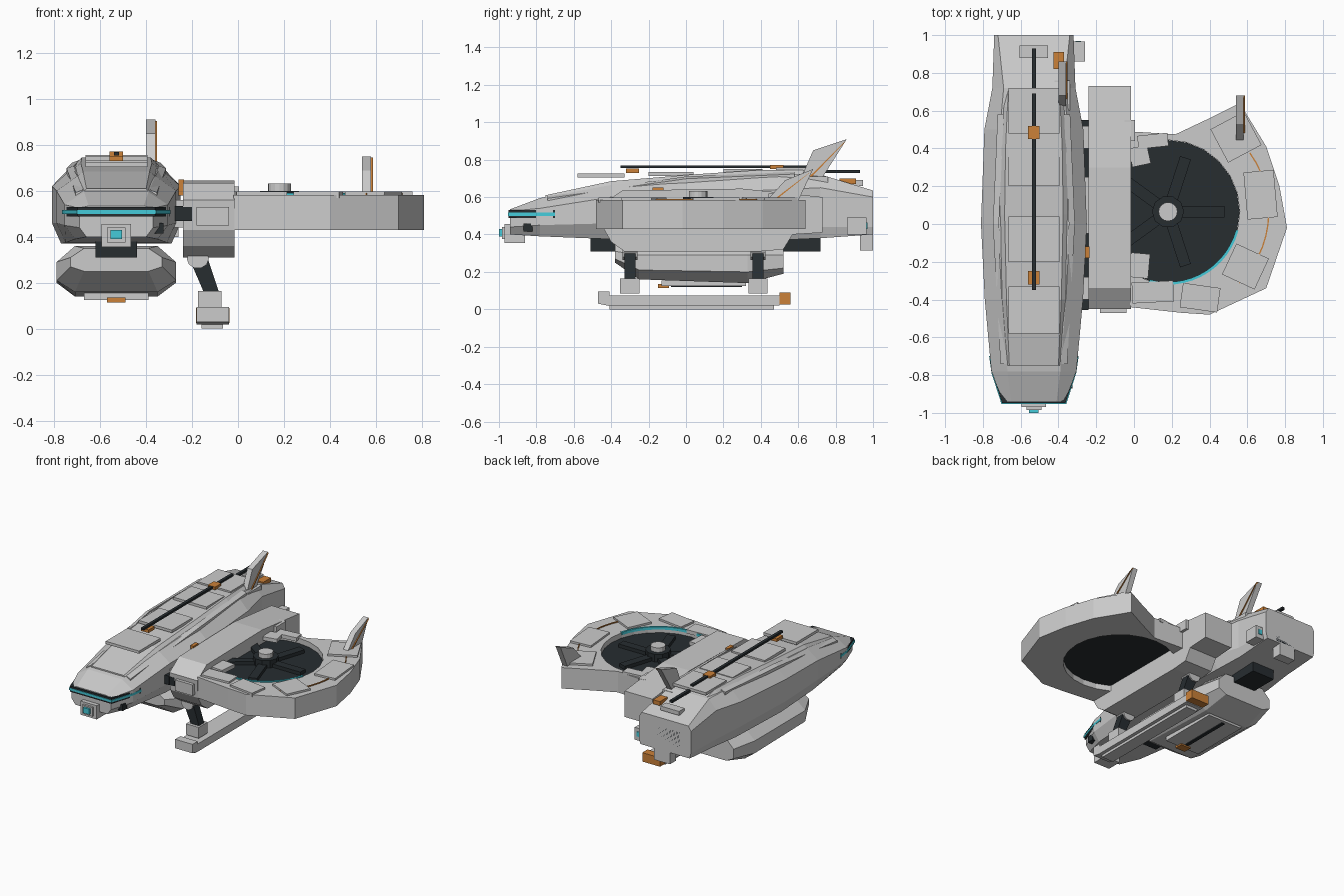
import bpy, bmesh
from math import sin, cos, radians
from mathutils import Matrix, Vector

if "Cube" in bpy.data.objects:
    bpy.data.objects.remove(bpy.data.objects["Cube"])

CX = -0.53            # fuselage centre line
FX, FY = 0.18, 0.065  # fan centre


def material(name, col):
    m = bpy.data.materials.new(name)
    m.diffuse_color = (*col, 1)
    m.use_nodes = True
    m.node_tree.nodes["Principled BSDF"].inputs["Base Color"].default_value = m.diffuse_color
    return m


DARK = material("dark", (0.02, 0.026, 0.03))
ORANGE = material("orange", (0.6, 0.22, 0.04))
CYAN = material("cyan", (0.06, 0.6, 0.7))


def finish(name, bm, mat=None):
    bmesh.ops.recalc_face_normals(bm, faces=bm.faces[:])
    me = bpy.data.meshes.new(name)
    bm.to_mesh(me)
    bm.free()
    ob = bpy.data.objects.new(name, me)
    bpy.context.collection.objects.link(ob)
    if mat:
        me.materials.append(mat)
    return ob


def loft(name, rings, mat=None):
    bm = bmesh.new()
    vs = [[bm.verts.new(p) for p in r] for r in rings]
    n = len(vs[0])
    for a, b in zip(vs, vs[1:]):
        for i in range(n):
            j = (i + 1) % n
            bm.faces.new((a[i], a[j], b[j], b[i]))
    bm.faces.new(vs[0])
    bm.faces.new(vs[-1])
    return finish(name, bm, mat)


def box(name, x0, x1, y0, y1, z0, z1, mat=None, rot=0):
    bm = bmesh.new()
    c = Vector(((x0 + x1) / 2, (y0 + y1) / 2, (z0 + z1) / 2))
    bmesh.ops.create_cube(bm, size=1, matrix=Matrix.Translation(c) @ Matrix.Rotation(radians(rot), 4, 'Z')
                          @ Matrix.Diagonal((x1 - x0, y1 - y0, z1 - z0, 1)))
    return finish(name, bm, mat)


def slab(name, pts, z0, z1, mat=None):      # plan outline, raised in z
    return loft(name, [[(x, y, z) for x, y in pts] for z in (z0, z1)], mat)


def plate(name, pts, x0, x1, mat=None):     # side outline, extended in x
    return loft(name, [[(x, y, z) for y, z in pts] for x in (x0, x1)], mat)


def octo(y, wb, w, wt, zb, z1, z2, zt):     # eight-sided section round CX
    half = [(wb, zb), (w, z1), (w, z2), (wt, zt)]
    return [(CX + a, y, z) for a, z in half] + [(CX - a, y, z) for a, z in half[::-1]]


def circle(r, a0=0, a1=360, n=24):
    return [(FX + r * cos(radians(a0 + (a1 - a0) * i / n)), FY + r * sin(radians(a0 + (a1 - a0) * i / n)))
            for i in range(n)]


def arc(name, r0, r1, a0, a1, z0, z1, mat):
    slab(name, circle(r1, a0, a1, 14) + circle(r0, a0, a1, 14)[::-1], z0, z1, mat)


# Fuselage and raised roof deck
loft("fuselage", [octo(-.94, .13, .16, .12, .40, .44, .525, .535),
                  octo(-.78, .18, .225, .14, .39, .45, .54, .595),
                  octo(-.40, .22, .26, .17, .375, .46, .60, .665),
                  octo(0, .24, .28, .19, .37, .46, .62, .70),
                  octo(.50, .22, .262, .18, .37, .46, .64, .725),
                  octo(.72, .20, .22, .16, .38, .44, .65, .72),
                  octo(1.0, .20, .21, .19, .40, .44, .60, .635)])
loft("roof_deck", [octo(-.75, .165, .165, .13, .52, .53, .57, .61),
                   octo(-.40, .185, .185, .145, .60, .62, .65, .685),
                   octo(.05, .20, .20, .155, .62, .64, .685, .722),
                   octo(.40, .19, .19, .15, .62, .64, .71, .745),
                   octo(.62, .17, .17, .14, .62, .65, .71, .745),
                   octo(.78, .15, .15, .13, .62, .65, .68, .70)])
for s in (-1, 1):
    loft("side_strake", [[(CX + s * (w + d), y, z + h) for d, h in ((-.02, -.03), (.012, -.03), (.012, .008), (-.02, .02))]
                         for y, w, z in ((-.74, .165, .585), (0, .205, .69), (.58, .18, .715))])
for y0, y1, z in ((-.58, -.33, .725), (-.20, .04, .733), (.20, .41, .75), (.48, .72, .757)):
    box("roof_panel", CX - .135, CX + .135, y0, y1, z - .02, z)
box("tail_panel", CX - .075, CX + .075, .88, .945, .66, .69)

# Spine rail and clamps
box("spine_rail", CX - .011, CX + .011, -.35, .69, .755, .77, DARK)
box("tail_rail", CX - .011, CX + .011, .72, .93, .728, .745, DARK)
for y, z in ((-.285, .73), (.485, .75)):
    box("spine_clamp", CX - .03, CX + .03, y - .035, y + .035, z, z + .022, ORANGE)
box("tail_clamp", -.425, -.37, .82, .91, .67, .70, ORANGE)

# Nose light band, sensor and gun
def band(name, d, z0, z1, mat):
    slab(name, [(CX - .225 - d, -.70), (CX - .212 - d, -.79), (CX - .16 - d, -.94 - d), (CX + .16 + d, -.94 - d),
                (CX + .212 + d, -.79), (CX + .225 + d, -.70)], z0, z1, mat)


band("nose_band", .008, .488, .53, DARK)
band("nose_light", .012, .50, .517, CYAN)
box("nose_sensor", CX - .065, CX + .065, -.97, -.86, .355, .455)
box("sensor_frame", CX - .04, CX + .04, -.985, -.96, .375, .44)
box("sensor_lens", CX - .025, CX + .025, -1.0, -.98, .39, .43, CYAN)
box("nose_gun", -.365, -.325, -.87, -.82, .415, .46, DARK)

# Tail grille and small tail boxes
box("tail_grille", CX - .12, CX + .12, .985, 1.0, .41, .57, DARK)
for i in range(5):
    box("grille_slat", CX - .10, CX + .10, .99, 1.0, .43 + i * .028, .44 + i * .028)
box("tail_bumper", CX - .04, CX + .09, .93, 1.0, .315, .41)
box("tail_side_box", -.33, -.26, .86, .965, .40, .49)
box("tail_side_lamp", -.31, -.28, .96, .97, .43, .465, CYAN)

# Belly keel and cargo pod
box("keel", CX - .09, CX + .09, -.51, .72, .31, .385, DARK)
loft("cargo_pod", [octo(-.38, .14, .20, .14, .25, .27, .31, .35),
                   octo(-.25, .18, .26, .18, .16, .21, .29, .36),
                   octo(.33, .18, .26, .18, .14, .20, .29, .36),
                   octo(.52, .16, .22, .16, .19, .22, .29, .35)])
box("pod_hatch", CX - .14, CX + .14, -.13, .32, .125, .155)
box("pod_hatch_seam", CX - .012, CX + .012, -.08, .30, .118, .128, DARK)
box("pod_hatch_latch", CX - .04, CX + .04, -.15, -.09, .115, .135, ORANGE)

# Side body between fuselage and fan
plate("side_body", [(-.44, .43), (-.45, .56), (-.34, .635), (.30, .645), (.73, .60), (.73, .41), (.57, .40),
                    (.52, .32), (.40, .31), (-.33, .31), (-.40, .36)], -.24, -.015)
for y0, y1 in ((-.40, -.28), (-.05, .25), (.40, .52)):
    box("body_link", -.33, -.22, y0, y1, .44, .56)
box("link_socket", -.275, -.24, -.455, -.40, .47, .535, DARK)
box("link_beam", -.30, -.2, -.45, .55, .47, .53, DARK)
box("link_marker", -.26, -.235, -.18, -.12, .58, .65, ORANGE)
box("body_pad", -.05, .005, .44, .55, .55, .62)
box("front_pad", -.18, -.04, -.47, -.42, .45, .53)

# Fan duct with round opening
duct = slab("fan_duct", [(-.02, -.44), (.25, -.47), (.40, -.48), (.70, -.34), (.81, -.02), (.77, .20), (.70, .41),
                         (.56, .64), (.40, .56), (.22, .475), (-.02, .49)], .43, .583)
hole = slab("duct_cutter", circle(.38), .3, .8)
hole.hide_render = True
hole.hide_set(True)
cut = duct.modifiers.new("opening", 'BOOLEAN')
cut.operation, cut.object, cut.solver = 'DIFFERENCE', hole, 'EXACT'
slab("fan_disc", circle(.379), .47, .545, DARK)
for k in range(5):
    a = radians(72 * k)
    c, s = cos(a), sin(a)
    slab("fan_blade", [(FX + c * u - s * v, FY + s * u + c * v)
                       for u, v in ((.03, -.03), (.30, -.03), (.30, .03), (.03, .03))], .54, .57, DARK)
slab("fan_hub_base", circle(.085, n=10), .54, .60, DARK)
slab("fan_hub", circle(.05, n=16), .57, .632)
arc("duct_light", .372, .386, -105, -8, .57, .59, CYAN)
arc("duct_seam", .53, .537, -45, 42, .575, .59, ORANGE)

# Armour tiles on the duct
for x, y, w, d, r in ((.67, .155, .16, .25, 5), (.54, .46, .20, .20, 28), (.59, -.225, .19, .18, -25),
                      (.35, -.39, .20, .13, -8), (.10, -.36, .22, .11, 3), (.03, -.22, .10, .13, -5),
                      (.10, .44, .16, .07, 6), (.03, .36, .10, .10, 12)):
    box("duct_tile", x - w / 2, x + w / 2, y - d / 2, y + d / 2, .57, .597, rot=r)

# Two swept fins with coloured stripe
def fin(name, x, pts):
    plate(name, pts, x, x + .04)
    (ay, az), (by, bz) = pts[0], pts[2]
    plate(name + "_stripe", [(ay + .03, az), (by - .01, bz - .012), (by, bz - .005), (ay + .045, az)],
          x + .035, x + .047, ORANGE)


fin("fuselage_fin", -.40, [(.61, .69), (.68, .85), (.86, .91), (.72, .69)])
fin("duct_fin", .54, [(.43, .58), (.53, .69), (.68, .75), (.60, .58)])
box("fin_foot", -.42, -.34, .60, .76, .66, .71)

# Landing skid on two slanted struts
for y in (-.30, .385):
    plate_pts = [(-.21, .30), (-.13, .30), (-.08, .15), (-.145, .15)]
    loft("skid_strut", [[(x, yy, z) for x, z in plate_pts] for yy in (y - .03, y + .03)], DARK)
    ring = [(-.175 + .048 * cos(i * .6283), .305 + .043 * sin(i * .6283)) for i in range(10)]
    loft("strut_joint", [[(x, yy, z) for x, z in ring] for yy in (y - .04, y + .04)])
    box("strut_foot", -.175, -.072, y - .052, y + .052, .085, .165)
plate("landing_skid", [(-.47, .03), (-.47, .095), (-.41, .095), (-.41, .075), (.50, .075), (.50, .02), (-.41, .018)],
      -.18, -.04)
box("skid_runner", -.16, -.065, -.41, .47, 0, .022)
box("skid_heel", -.182, -.038, .50, .56, .025, .09, ORANGE)
